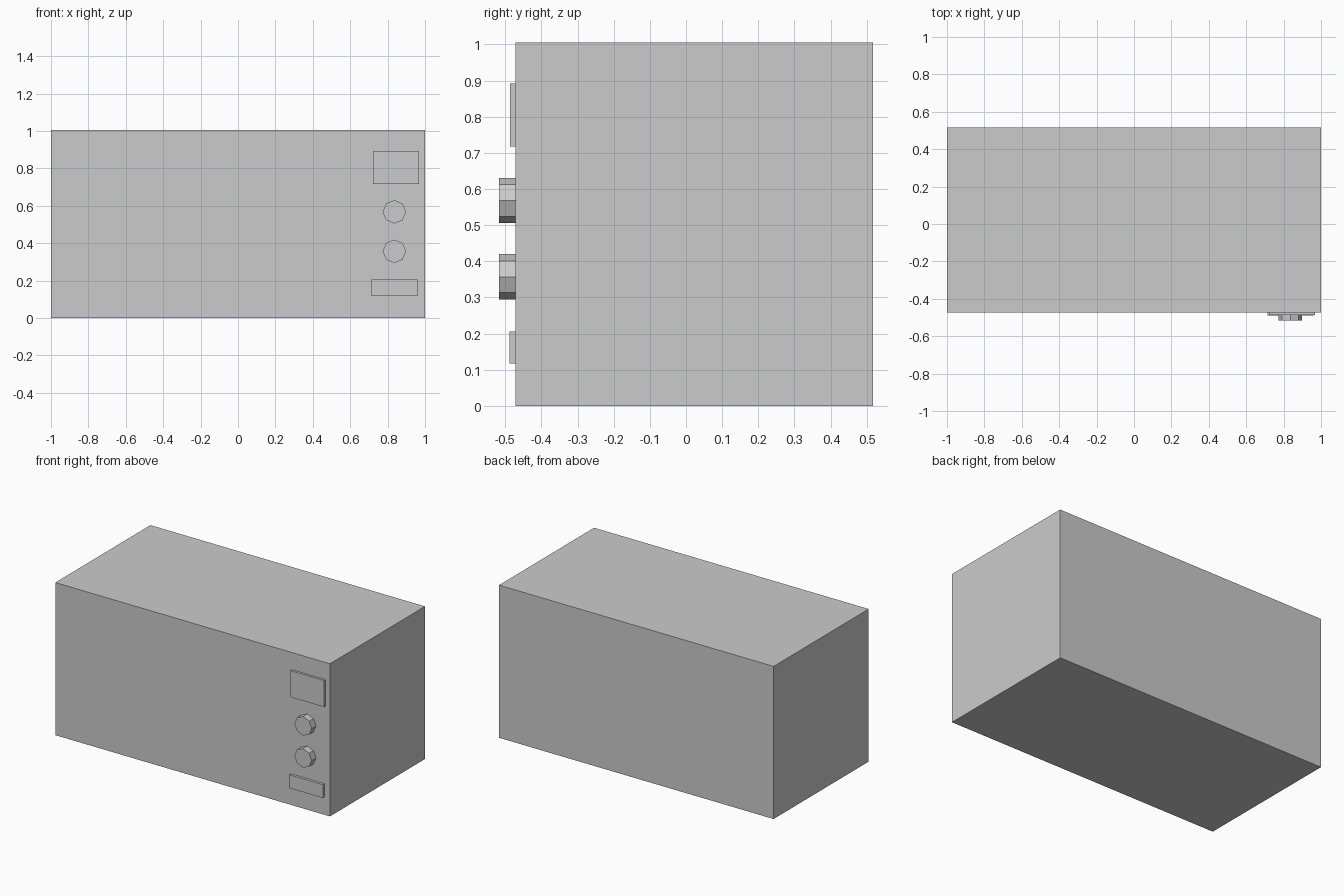
import bpy
import math

# Start clean of the default cube
default = bpy.data.objects.get("Cube")
if default:
    bpy.data.objects.remove(default, do_unlink=True)

# Single grey for the whole appliance
GREY = (0.6, 0.6, 0.6, 1)
grey = bpy.data.materials.new("plain grey")
grey.use_nodes = True
grey.diffuse_color = GREY
grey.node_tree.nodes["Principled BSDF"].inputs["Base Color"].default_value = GREY

FRONT = -0.472   # front face of the case
SINK = 0.01      # how far fittings run into the case


def finish(name):
    obj = bpy.context.object
    obj.name = name
    obj.data.materials.append(grey)
    return obj


def box(name, x, y, z):
    """Box spanning the given (low, high) ranges."""
    spans = (x, y, z)
    bpy.ops.mesh.primitive_cube_add(size=1, location=[(a + b) / 2 for a, b in spans])
    obj = finish(name)
    obj.scale = [b - a for a, b in spans]
    bpy.ops.object.transform_apply(location=False, rotation=False, scale=True)
    return obj


def knob(name, x, z, radius=0.0625, tip=-0.517):
    """Eight-sided dial with corners on the vertical and horizontal axes."""
    back = FRONT + SINK
    bpy.ops.mesh.primitive_cylinder_add(
        vertices=8, radius=radius, depth=back - tip,
        location=(x, (back + tip) / 2, z), rotation=(math.pi / 2, 0, 0))
    return finish(name)


# Case
box("case", (-1, 1), (FRONT, 0.517), (0, 1.005))

# Control column: display, two dials, door button
box("display_panel", (0.722, 0.968), (-0.487, FRONT + SINK), (0.717, 0.892))
knob("upper_dial", 0.836, 0.568)
knob("lower_dial", 0.836, 0.357)
box("door_button", (0.715, 0.96), (-0.489, FRONT + SINK), (0.117, 0.205))
